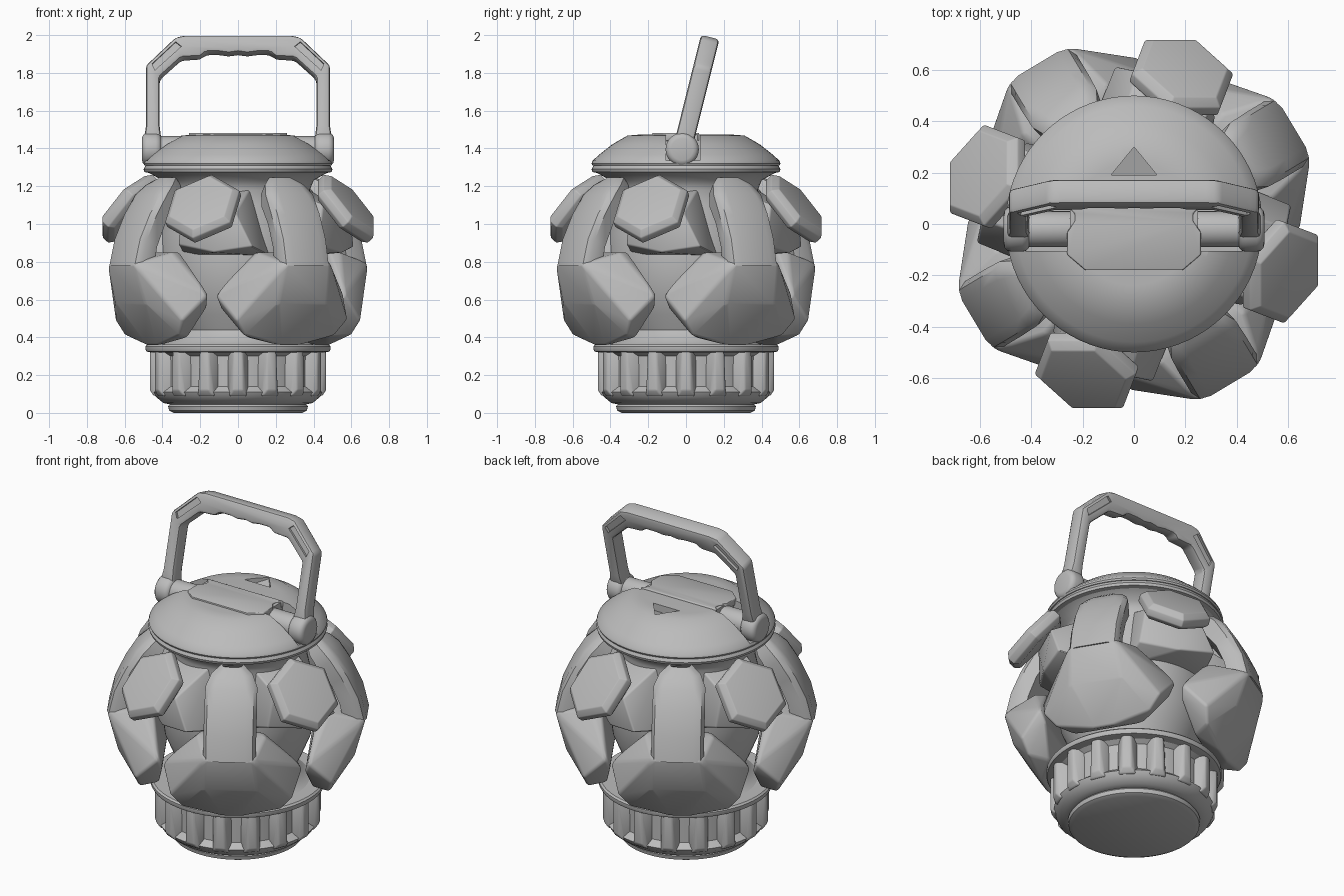
import bpy, bmesh, math
from math import sin, cos, pi, radians
from mathutils import Matrix

cube = bpy.data.objects.get("Cube")
if cube:
    bpy.data.objects.remove(cube)

grey = bpy.data.materials.new("plain grey")
grey.use_nodes = True
grey.diffuse_color = (0.5, 0.5, 0.5, 1)
grey.node_tree.nodes["Principled BSDF"].inputs["Base Color"].default_value = (0.5, 0.5, 0.5, 1)


def shade(obj, angle):
    bpy.ops.object.select_all(action="DESELECT")
    bpy.context.view_layer.objects.active = obj
    obj.select_set(True)
    bpy.ops.object.shade_smooth_by_angle(angle=radians(angle))


def finish(bm, name, angle=40, matrix=None):
    """Turn a bmesh into a shaded object."""
    bmesh.ops.recalc_face_normals(bm, faces=bm.faces)
    mesh = bpy.data.meshes.new(name)
    bm.to_mesh(mesh)
    bm.free()
    obj = bpy.data.objects.new(name, mesh)
    bpy.context.collection.objects.link(obj)
    mesh.materials.append(grey)
    if matrix:
        obj.matrix_world = matrix
    shade(obj, angle)
    return obj


def round_edges(bm, width, segments=3):
    if width:
        sharp = [e for e in bm.edges if e.is_manifold and e.calc_face_angle() > 0.3]
        bmesh.ops.bevel(bm, geom=sharp, offset=width, segments=segments,
                        affect="EDGES", profile=0.5, clamp_overlap=True)


def hull(name, points, bevel=0.0, matrix=None, angle=40):
    bm = bmesh.new()
    for p in points:
        bm.verts.new(p)
    bmesh.ops.convex_hull(bm, input=bm.verts)
    loose = [v for v in bm.verts if not v.link_faces]
    bmesh.ops.delete(bm, geom=loose, context="VERTS")
    bmesh.ops.dissolve_limit(bm, angle_limit=0.05, verts=bm.verts, edges=bm.edges)
    round_edges(bm, bevel)
    return finish(bm, name, angle, matrix)


def mirrored(points):
    """Mirror (radius, side, height) points across the side axis."""
    return [(r, s * t, z) for r, t, z in points for s in (1, -1)]


def lathe(name, profile, segments=72, angle=30):
    bm = bmesh.new()
    rings = [[bm.verts.new((r * cos(2 * pi * i / segments), r * sin(2 * pi * i / segments), z))
              for i in range(segments)] for r, z in profile]
    for a, b in zip(rings, rings[1:]):
        for i in range(segments):
            j = (i + 1) % segments
            bm.faces.new((a[i], a[j], b[j], b[i]))
    bm.faces.new(rings[0])
    bm.faces.new(rings[-1])
    return finish(bm, name, angle)


def loft(name, sections, matrix, angle):
    """Skin equal-sized loops of points and cap both ends."""
    bm = bmesh.new()
    loops = [[bm.verts.new(p) for p in section] for section in sections]
    count = len(loops[0])
    for a, b in zip(loops, loops[1:]):
        for i in range(count):
            j = (i + 1) % count
            bm.faces.new((a[i], a[j], b[j], b[i]))
    bm.faces.new(loops[0])
    bm.faces.new(loops[-1])
    return finish(bm, name, angle, matrix)


def prism(name, outline, low, high, bevel=0.0, matrix=None):
    """Extrude an xy outline from low to high."""
    bm = bmesh.new()
    face = bm.faces.new([bm.verts.new((x, y, low)) for x, y in outline])
    new = bmesh.ops.extrude_face_region(bm, geom=[face])["geom"]
    bmesh.ops.translate(bm, vec=(0, 0, high - low),
                        verts=[v for v in new if isinstance(v, bmesh.types.BMVert)])
    bmesh.ops.recalc_face_normals(bm, faces=bm.faces)
    round_edges(bm, bevel, 2)
    return finish(bm, name, 40, matrix)


def cut(target, cutter):
    mod = target.modifiers.new("cut", "BOOLEAN")
    mod.operation = "DIFFERENCE"
    mod.solver = "EXACT"
    mod.object = cutter
    bpy.context.view_layer.objects.active = target
    bpy.ops.object.modifier_apply(modifier=mod.name)
    bpy.data.objects.remove(cutter)
    shade(target, 30)


def turn(degrees):
    return Matrix.Rotation(radians(degrees), 4, "Z")


# Base: foot disc, recessed drum, ribs and rim
lathe("foot_disc", [(0.34, 0), (0.365, 0.012), (0.37, 0.035), (0.35, 0.06)])
lathe("base_drum", [(0.36, 0.045), (0.395, 0.052), (0.435, 0.085), (0.448, 0.11),
                    (0.41, 0.14), (0.41, 0.3), (0.45, 0.33)])
rib = mirrored([(0.38, 0.06, 0.09), (0.445, 0.045, 0.09), (0.467, 0.025, 0.12),
                (0.467, 0.025, 0.33), (0.38, 0.06, 0.33)])
for i in range(16):
    hull("base_rib", rib, 0.008, turn(i * 22.5))
lathe("base_rim", [(0.46, 0.32), (0.485, 0.325), (0.49, 0.335), (0.49, 0.352), (0.48, 0.362)])

# Core body with the neck under the lid
lathe("core", [(0.42, 0.355), (0.36, 0.38), (0.32, 0.44), (0.36, 0.52), (0.41, 0.64),
               (0.43, 0.8), (0.42, 0.95), (0.39, 1.1), (0.38, 1.18), (0.40, 1.23),
               (0.47, 1.27), (0.47, 1.30)], angle=50)

# Four thin curved arms, each with a broad winged foot
post = []
for front, back, half, z, back_z in ((0.728, 0.60, 0.148, 0.78, 0.77), (0.695, 0.58, 0.148, 0.92, 0.88),
                                     (0.635, 0.53, 0.148, 1.05, 1.00), (0.57, 0.46, 0.145, 1.155, 1.09),
                                     (0.515, 0.41, 0.115, 1.21, 1.16), (0.465, 0.39, 0.06, 1.245, 1.21)):
    shoulder = front - 0.045
    side = [(back, half * 0.9, back_z), (shoulder, half, z), (front - 0.012, half * 0.88, z),
            (front, half * 0.6, z)]
    post.append(side + [(r, -t, h) for r, t, h in reversed(side)])
foot = mirrored([(0.724, 0.135, 0.79), (0.66, 0.155, 0.81), (0.52, 0.19, 0.85), (0.46, 0.17, 0.85),
                 (0.42, 0.395, 0.63), (0.40, 0.35, 0.56), (0.55, 0.345, 0.49),
                 (0.64, 0.24, 0.64), (0.53, 0.28, 0.41), (0.53, 0.05, 0.355),
                 (0.43, 0.2, 0.40), (0.665, 0.15, 0.58)])
for k in range(4):
    spin = turn(-59 + 90 * k)
    loft("arm_post", post, spin, 40)
    hull("arm_foot", foot, 0.015, spin, 50)

# Four tilted six-sided pads, each on a faceted stem
for k in range(4):
    spin = turn(-108 + 90 * k)
    tilt = (spin @ Matrix.Translation((0.622, 0, 1.10)) @ turn(-3)
            @ Matrix.Rotation(radians(50), 4, "Y"))
    pad = []
    for radius, z in ((0.19, -0.075), (0.219, -0.05), (0.219, -0.01), (0.185, 0.02)):
        pad += [(radius * cos(i * pi / 3), radius * sin(i * pi / 3) * 0.97, z) for i in range(6)]
    hull("hex_pad", pad, 0.005, tilt, 25)
    stem = [(0.30, -0.20, 0.83), (0.50, -0.17, 0.89), (0.57, 0.05, 0.85), (0.56, 0.26, 0.88),
            (0.30, 0.28, 0.83), (0.52, -0.14, 1.10), (0.57, 0.17, 1.06),
            (0.30, -0.14, 1.19), (0.32, 0.17, 1.19)]
    hull("pad_stem", stem, 0.01, spin, 30)

# Lid with two hinge pockets and a small pointer notch
lathe("lid_rim", [(0.47, 1.27), (0.495, 1.275), (0.50, 1.29), (0.49, 1.31), (0.46, 1.315)])
lid = lathe("lid", [(0.46, 1.30), (0.495, 1.31), (0.50, 1.32), (0.495, 1.335), (0.46, 1.367),
                    (0.39, 1.422), (0.31, 1.468), (0.24, 1.474)])
for side in (-1, 1):
    ends = sorted((side * 0.25, side * 0.7))
    cut(lid, prism("hinge_pocket", [(ends[0], -0.105), (ends[1], -0.105),
                                    (ends[1], 0.075), (ends[0], 0.075)], 1.335, 1.7))
cut(lid, hull("notch", [(x, y, z) for x, y, low in ((-0.09, 0.19, 1.43), (0.09, 0.19, 1.43), (0, 0.3, 1.46))
                        for z in (low, 1.6)]))

# Chamfered latch plate between the pockets
half = [(0.19, -0.18), (0.26, -0.12), (0.26, -0.03), (0.23, 0.01), (0.23, 0.04), (0.26, 0.07)]
prism("latch_plate", half + [(-x, y) for x, y in reversed(half)], 1.44, 1.483, 0.006)

# Hinge pins and rounded end knobs
for side in (-1, 1):
    for name, radius, start, end, soft in (("hinge_pin", 0.07, 0.2, 0.44, 0.01),
                                           ("hinge_knob", 0.088, 0.405, 0.508, 0.03)):
        bm = bmesh.new()
        bmesh.ops.create_cone(bm, cap_ends=True, segments=32, radius1=radius,
                              radius2=radius, depth=end - start)
        round_edges(bm, soft)
        place = Matrix.Translation((side * (start + end) / 2, -0.02, 1.395))
        finish(bm, name, 40, place @ Matrix.Rotation(pi / 2, 4, "Y"))

# Leaning carry handle with an angular outline and finger grip
half = [(0.505, 0.0), (0.487, 0.12), (0.487, 0.45), (0.455, 0.48), (0.33, 0.602), (0.28, 0.612)]
grip = [(0.0, 0.522), (0.05, 0.515), (0.10, 0.522), (0.17, 0.522), (0.2, 0.497), (0.26, 0.494),
        (0.30, 0.492), (0.415, 0.385), (0.415, 0.12), (0.40, 0.0)]
outline = ([(-x, y) for x, y in half] + half[::-1]
           + grip[:0:-1] + [(-x, y) for x, y in grip])
lean = Matrix.Translation((0, -0.02, 1.395)) @ Matrix.Rotation(radians(90 - 14), 4, "X")
handle = prism("carry_handle", outline, -0.05, 0.05, 0.018, lean)

# Shallow pockets in the handle corners
for side in (-1, 1):
    for face in (-1, 1):
        pocket = [(side * x, y) for x, y in ((0.44, 0.42), (0.455, 0.455), (0.33, 0.575), (0.30, 0.55))]
        ends = sorted((face * 0.035, face * 0.08))
        cut(handle, prism("pocket", pocket, ends[0], ends[1], 0, lean))
